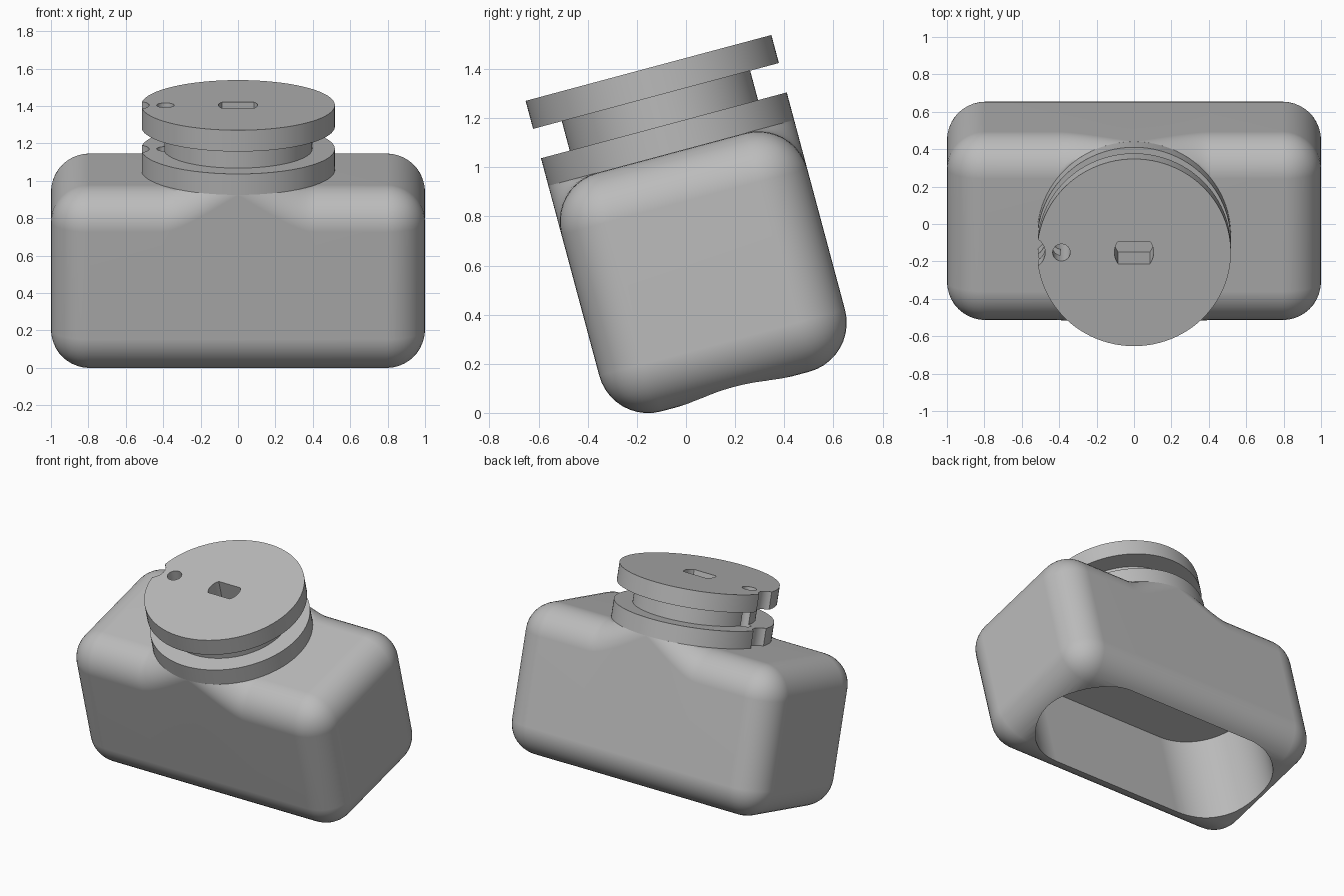
import bpy, bmesh, math
from mathutils import Matrix

if "Cube" in bpy.data.objects:
    bpy.data.objects.remove(bpy.data.objects["Cube"])

TILT = Matrix.Rotation(math.radians(15), 4, 'X')   # whole model leans forward
CY = 0.216                                         # depth centre before the tilt
R = 0.518                                          # flange radius and half body depth
BOTTOM, TOP = 0.032, 1.038                         # body heights before the tilt
F = 0.206                                          # edge rounding

grey = bpy.data.materials.new("grey plastic")
grey.diffuse_color = (0.5, 0.5, 0.5, 1)
grey.use_nodes = True
grey.node_tree.nodes["Principled BSDF"].inputs["Base Color"].default_value = grey.diffuse_color


def make_object(name, bm):
    bmesh.ops.recalc_face_normals(bm, faces=bm.faces)
    mesh = bpy.data.meshes.new(name)
    bm.to_mesh(mesh)
    bm.free()
    ob = bpy.data.objects.new(name, mesh)
    bpy.context.collection.objects.link(ob)
    mesh.materials.append(grey)
    return ob


def prism(name, outline, z0, z1):
    """Extrude a flat outline between two heights."""
    bm = bmesh.new()
    face = bm.faces.new([bm.verts.new((x, y + CY, z0)) for x, y in outline])
    new = bmesh.ops.extrude_face_region(bm, geom=[face])["geom"]
    bmesh.ops.translate(bm, vec=(0, 0, z1 - z0),
                        verts=[v for v in new if isinstance(v, bmesh.types.BMVert)])
    return make_object(name, bm)


def arc(cx, r, a0, a1, n):
    return [(cx + r * math.cos(math.radians(a0 + (a1 - a0) * i / n)),
             r * math.sin(math.radians(a0 + (a1 - a0) * i / n))) for i in range(n + 1)]


def circle(cx, r, n):
    return arc(cx, r, 0, 360, n)[:-1]


def cut(ob, tool):
    mod = ob.modifiers.new("cut", 'BOOLEAN')
    mod.operation, mod.object, mod.solver = 'DIFFERENCE', tool, 'EXACT'
    mesh = bpy.data.meshes.new_from_object(
        ob.evaluated_get(bpy.context.evaluated_depsgraph_get()))
    ob.modifiers.clear()
    ob.data = mesh


# Rounded body
bm = bmesh.new()
bmesh.ops.create_cube(bm, size=1)
bmesh.ops.scale(bm, vec=(2, 2 * R, TOP - BOTTOM), verts=bm.verts)
bmesh.ops.translate(bm, vec=(0, CY, (TOP + BOTTOM) / 2), verts=bm.verts)
bmesh.ops.bevel(bm, geom=bm.edges[:], offset=F, segments=10,
                profile=0.5, affect='EDGES')

# Top rounding climbs to meet the flange rim: slice it, then lift each slice
REACH = math.sqrt(R * R - (R - F) ** 2)
for i in range(-16, 17):
    bmesh.ops.bisect_plane(bm, geom=bm.verts[:] + bm.edges[:] + bm.faces[:],
                           plane_co=(REACH * i / 16, 0, 0), plane_no=(1, 0, 0))
for v in bm.verts:
    x, y, z = v.co.x, v.co.y - CY, v.co.z
    out, up = abs(y) - (R - F), z - (TOP - F)
    if abs(x) < REACH - 1e-4 and out > -1e-4 and up > -1e-4:
        t = math.atan2(max(up, 0), max(out, 0)) / (math.pi / 2)
        inset = R - math.sqrt(R * R - x * x)
        drop = max(0.003, math.sqrt(max(0, F * F - (F - inset) ** 2)))
        a = t * math.asin(min(1, drop / F))
        v.co.y = CY + math.copysign(R - F * (1 - math.cos(a)), y)
        v.co.z = TOP - drop + F * math.sin(a)
body = make_object("body", bm)

# Spool
lower_flange = prism("lower_flange", circle(0, R, 96), TOP, 1.154)
hub = prism("hub", circle(0, 0.397, 96), 1.154, 1.278)
top_flange = prism("top_flange", circle(0, R, 96), 1.278, 1.396)

# Cutters: open hollow below, edge notch, pin hole and flat-sided key slot
hollow = prism("hollow_cutter",
               arc(0.5, 0.381, -90, 90, 32) + arc(-0.5, 0.381, 90, 270, 32), -0.2, 0.69)
notch = prism("notch_cutter", circle(-0.565, 0.09, 32), 0.99, 1.6)
pin = prism("pin_cutter", circle(-0.388, 0.047, 24), 0.99, 1.6)
half = math.degrees(math.asin(0.062 / 0.105))
key = prism("key_cutter", arc(0, 0.105, -half, half, 10)
            + arc(0, 0.105, 180 - half, 180 + half, 10), 1.1, 1.6)

for ob, tools in ((body, (hollow,)), (lower_flange, (notch, pin)), (hub, (pin, key)),
                  (top_flange, (notch, pin, key))):
    for tool in tools:
        cut(ob, tool)
for tool in (hollow, notch, pin, key):
    bpy.data.objects.remove(tool)

# Tilt and shade
parts = (body, lower_flange, hub, top_flange)
bpy.ops.object.select_all(action='DESELECT')
for ob in parts:
    ob.data.transform(TILT)
    ob.select_set(True)
bpy.context.view_layer.objects.active = body
bpy.ops.object.shade_smooth_by_angle(angle=math.radians(30))
for ob in parts:
    ob.modifiers.new("even_shading", 'WEIGHTED_NORMAL').keep_sharp = True
